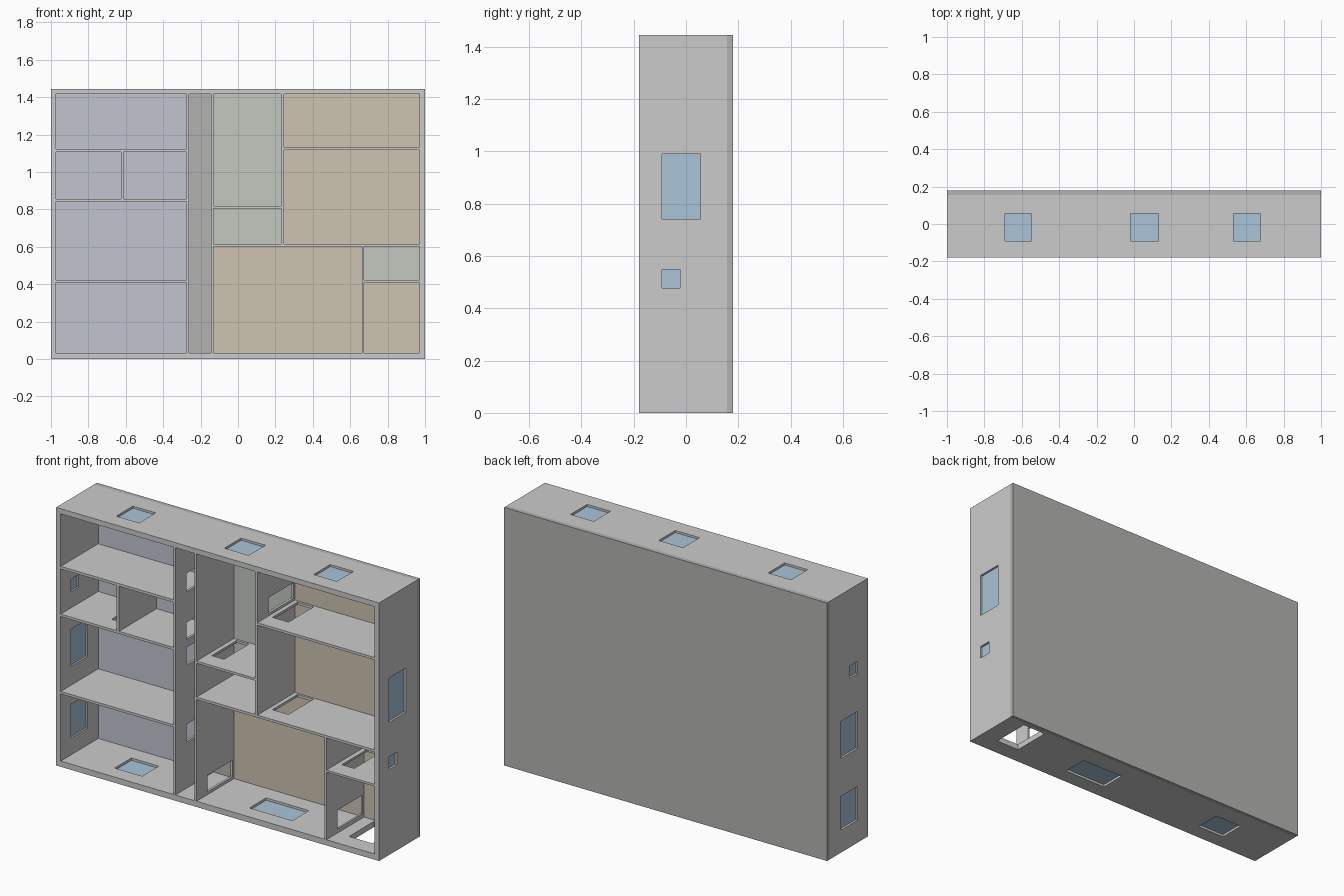
import bpy, bmesh

if "Cube" in bpy.data.objects:
    bpy.data.objects.remove(bpy.data.objects["Cube"])

FRONT, BACK, INNER, TOP = -0.18, 0.18, 0.156, 1.445
WY = (-0.091, 0.056)    # depth span of the windows
DY = (-0.082, 0.14)     # depth span of the doors and hatches


def boxes(name, spans, colour=None):
    """One object made of axis-aligned boxes (x0, x1, y0, y1, z0, z1)."""
    bm = bmesh.new()
    for x0, x1, y0, y1, z0, z1 in spans:
        verts = bmesh.ops.create_cube(bm, size=1)['verts']
        for v in verts:
            v.co = (x1 if v.co.x > 0 else x0, y1 if v.co.y > 0 else y0,
                    z1 if v.co.z > 0 else z0)
    mesh = bpy.data.meshes.new(name)
    bm.to_mesh(mesh)
    bm.free()
    ob = bpy.data.objects.new(name, mesh)
    bpy.context.collection.objects.link(ob)
    if colour:
        mat = bpy.data.materials.new(name)
        mat.diffuse_color = (*colour, 1)
        mat.use_nodes = True
        mat.node_tree.nodes["Principled BSDF"].inputs["Base Color"].default_value = mat.diffuse_color
        mesh.materials.append(mat)
    return ob


def cut(ob, cutter):
    """Subtract the cutter and remove it."""
    mod = ob.modifiers.new('cut', 'BOOLEAN')
    mod.operation, mod.solver, mod.object = 'DIFFERENCE', 'EXACT', cutter
    bpy.context.view_layer.objects.active = ob
    bpy.ops.object.modifier_apply(modifier=mod.name)
    bpy.data.objects.remove(cutter)


# Rooms as (x0, x1, z0, z1), grouped by back wall colour
L, R = (-0.972, -0.275), (0.246, 0.97)
M, S = (-0.131, 0.231), (0.674, 0.97)
CEIL, FLOOR = 1.416, 0.032
rooms = {
    'blue': [(*L, 1.122, CEIL), (-0.972, -0.625, 0.855, 1.107),
             (-0.611, -0.275, 0.855, 1.107), (*L, 0.422, 0.841), (*L, FLOOR, 0.408)],
    'green': [(*M, 0.817, CEIL), (*M, 0.615, 0.804), (*S, 0.422, 0.601)],
    'tan': [(*R, 1.132, CEIL), (*R, 0.615, 1.118),
            (-0.131, 0.663, FLOOR, 0.601), (*S, FLOOR, 0.41)],
}
shaft = (-0.262, -0.144, FLOOR, CEIL)
colours = {'blue': (0.54, 0.56, 0.63), 'green': (0.54, 0.58, 0.53), 'tan': (0.61, 0.55, 0.44)}

# Windows in the side walls (wall x, z0, z1, y1), then roof and floor (z, x0, x1)
side_windows = [(1, 0.742, 0.99, WY[1]), (1, 0.478, 0.549, -0.022),
                (-1, 0.945, 1.016, -0.022), (-1, 0.527, 0.735, WY[1]),
                (-1, 0.126, 0.315, WY[1])]
flat_windows = [(TOP, -0.69, -0.548), (TOP, -0.02, 0.13), (TOP, 0.532, 0.676),
                (0, -0.7, -0.53), (0, 0.135, 0.4)]

# Doors in upright walls (x0, x1, z0, z1)
doors = [(-0.28, -0.255, 1.132, 1.235), (-0.28, -0.255, 0.865, 0.96),
         (-0.28, -0.255, 0.72, 0.82), (-0.28, -0.255, 0.292, 0.39),
         (-0.15, -0.125, 0.048, 0.14), (0.655, 0.68, 0.055, 0.16),
         (0.225, 0.255, 1.147, 1.235)]
# Hatches in floors, including the open exit at the bottom
hatches = [(-0.725, -0.65, 0.835, 0.86), (-0.106, -0.03, 0.8, 0.825),
           (0.27, 0.37, 0.595, 0.62), (0.27, 0.37, 1.11, 1.14),
           (0.7, 0.778, 0.405, 0.43), (0.745, 0.89, -0.02, 0.05)]

# Frame with all walls and floors
frame = boxes('room_frame', [(-1, 1, FRONT, INNER, 0, TOP)])
all_rooms = sum(rooms.values(), []) + [shaft]
cut(frame, boxes('room_cutter', [(a, b, -0.25, 0.25, c, d) for a, b, c, d in all_rooms]))

# Openings and window panes
holes = [(a, b, *DY, c, d) for a, b, c, d in doors + hatches]
panes = []
for x, z0, z1, y1 in side_windows:
    holes.append((x - 0.05, x + 0.05, WY[0], y1, z0, z1))
    mid = x * 0.985
    panes.append((mid - 0.003, mid + 0.003, WY[0], y1, z0, z1))
for z, x0, x1 in flat_windows:
    holes.append((x0, x1, *WY, z - 0.05, z + 0.05))
    mid = z - 0.015 if z else 0.016
    panes.append((x0, x1, *WY, mid - 0.003, mid + 0.003))
cut(frame, boxes('opening_cutter', holes))
boxes('window_glass', panes, (0.4, 0.55, 0.68))

# Back panel and coloured room linings
boxes('back_panel', [(-1, 1, INNER, BACK, 0, TOP)], (0.45, 0.45, 0.44))
for key, group in rooms.items():
    boxes(key + '_room_lining', [(a, b, INNER - 0.004, INNER, c, d) for a, b, c, d in group],
          colours[key])
